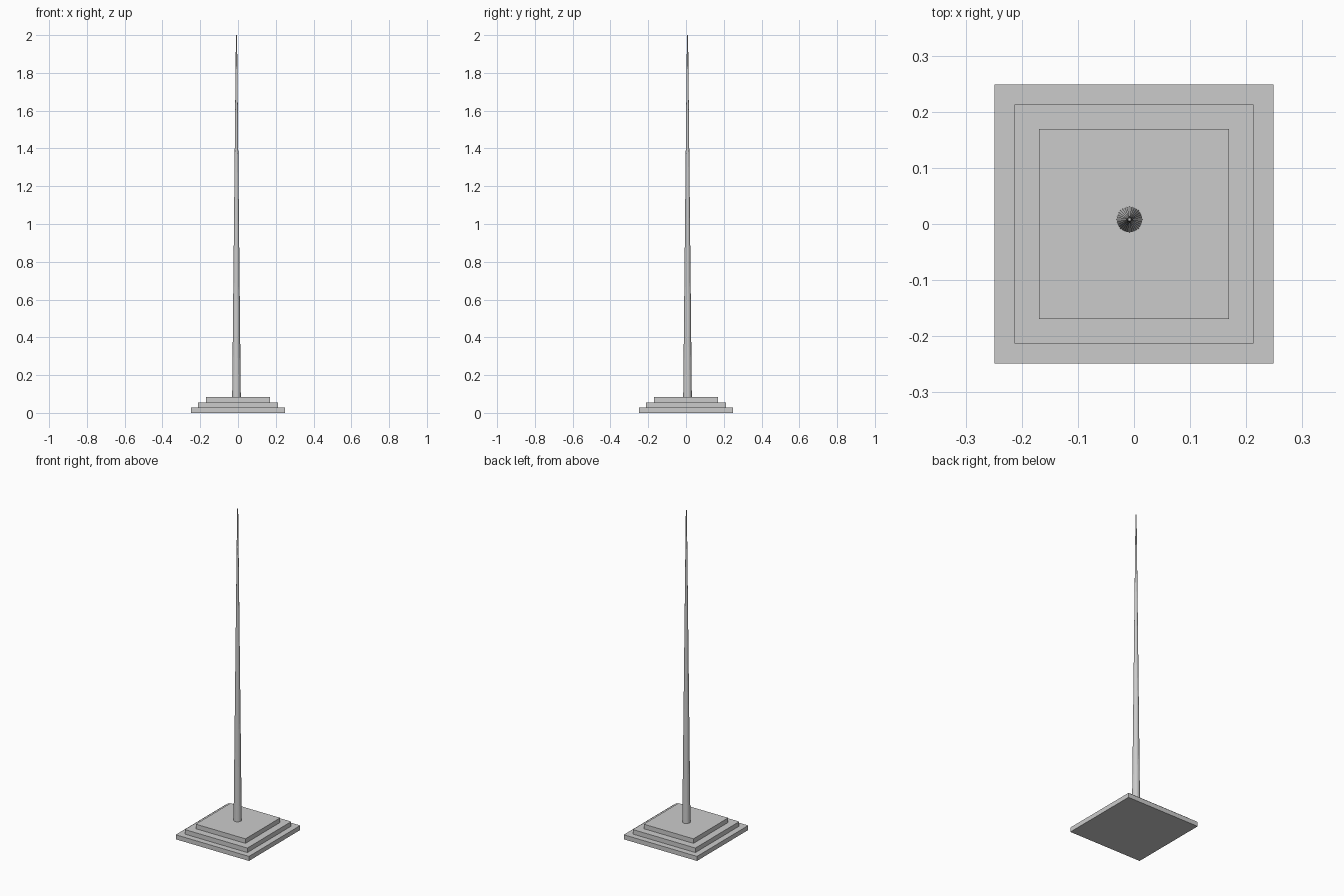
import bpy

if "Cube" in bpy.data.objects:
    bpy.data.objects.remove(bpy.data.objects["Cube"])

POLE_X, POLE_Y = -0.008, 0.008


def add_step(name, half_width, z_bottom, z_top):
    """Square slab spanning z_bottom to z_top."""
    bpy.ops.mesh.primitive_cube_add(size=1, location=(0, 0, (z_bottom + z_top) / 2))
    step = bpy.context.object
    step.name = name
    step.scale = (2 * half_width, 2 * half_width, z_top - z_bottom)
    bpy.ops.object.transform_apply(location=False, rotation=False, scale=True)


# Three-tier square base
steps = [
    ("base_bottom_step", 0.249, 0.0, 0.028),
    ("base_middle_step", 0.213, 0.028, 0.056),
    ("base_top_step", 0.169, 0.056, 0.084),
]
for step in steps:
    add_step(*step)

# Tall tapered pole, slightly off centre, standing on the top step
z_foot, z_tip = 0.084, 2.0
bpy.ops.mesh.primitive_cone_add(
    vertices=32, radius1=0.0228, radius2=0.003, depth=z_tip - z_foot,
    location=(POLE_X, POLE_Y, (z_foot + z_tip) / 2))
bpy.context.object.name = "tapered_pole"
